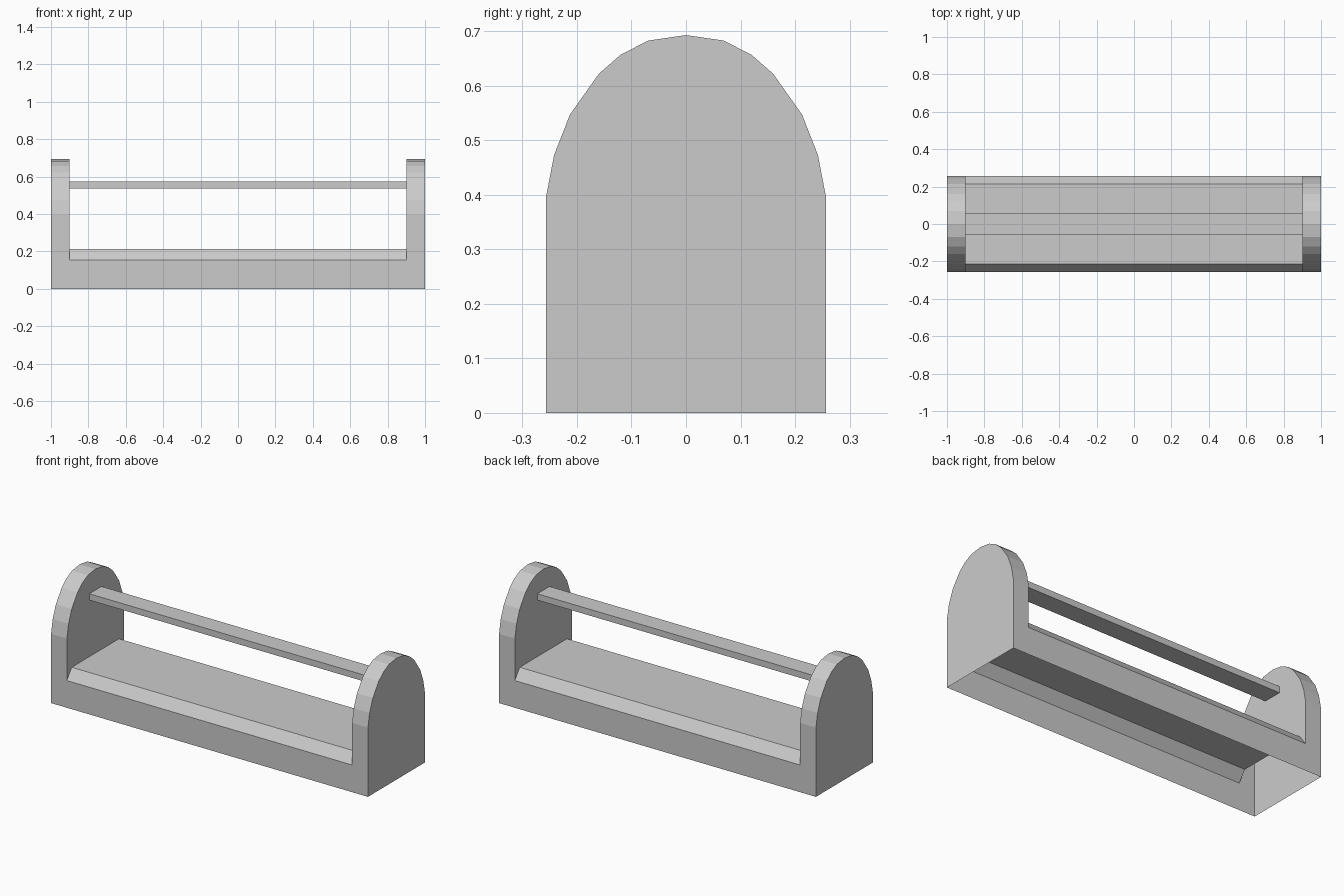
import bpy
import bmesh

if "Cube" in bpy.data.objects:
    bpy.data.objects.remove(bpy.data.objects["Cube"])

WALL_X, END_X = 0.90, 1.0      # inner and outer faces of the end panels

# Half outlines as (y, z)
ARCH_HALF = [(0.257, 0.0), (0.257, 0.155), (0.257, 0.395), (0.242, 0.473),
             (0.213, 0.547), (0.16, 0.622), (0.12, 0.657), (0.069, 0.683)]
TRAY_HALF = [(0.257, 0.0), (0.257, 0.155), (0.213, 0.214)]

grey = bpy.data.materials.new("light grey")
grey.diffuse_color = (0.6, 0.6, 0.6, 1.0)
grey.use_nodes = True
grey.node_tree.nodes["Principled BSDF"].inputs["Base Color"].default_value = grey.diffuse_color


def mirrored(half, middle=()):
    """Full outline running from the back, over the top, to the front."""
    return half + list(middle) + [(-y, z) for y, z in reversed(half)]


def sheet(bm, profile, x0, x1, closed=False):
    """Strip of quads sweeping a profile along x."""
    a = [bm.verts.new((x0, y, z)) for y, z in profile]
    b = [bm.verts.new((x1, y, z)) for y, z in profile]
    n = len(profile)
    for i in range(n if closed else n - 1):
        j = (i + 1) % n
        bm.faces.new((a[i], b[i], b[j], a[j]))


def plate(bm, outline, x):
    """Flat face across x."""
    return bm.faces.new([bm.verts.new((x, y, z)) for y, z in outline])


def finish(bm, name):
    bmesh.ops.remove_doubles(bm, verts=bm.verts[:], dist=0.0005)
    bmesh.ops.recalc_face_normals(bm, faces=bm.faces[:])
    # The highest face must look upward
    top = max(bm.faces, key=lambda f: f.calc_center_median().z)
    if top.normal.z < 0:
        bmesh.ops.reverse_faces(bm, faces=bm.faces[:])
    mesh = bpy.data.meshes.new(name)
    bm.to_mesh(mesh)
    bm.free()
    mesh.materials.append(grey)
    bpy.context.collection.objects.link(bpy.data.objects.new(name, mesh))


# Body: hollow shell, open underneath
arch = mirrored(ARCH_HALF, [(0.0, 0.693)])
tray = mirrored(TRAY_HALF)
bm = bmesh.new()
sheet(bm, tray, -WALL_X, WALL_X)                    # chamfered tray
inner_wall = arch[1:-1] + tray[::-1][2:-2]          # arch above the tray
for side in (-1, 1):
    sheet(bm, arch, side * WALL_X, side * END_X)    # rounded rim
    plate(bm, arch, side * END_X)                   # outer face
    plate(bm, inner_wall, side * WALL_X)            # inner face
finish(bm, "caddy_body")

# Handle: flat bar between the end panels
bar = [(0.055, 0.537), (0.055, 0.573), (-0.055, 0.573), (-0.055, 0.537)]
bm = bmesh.new()
sheet(bm, bar, -WALL_X, WALL_X, closed=True)
finish(bm, "handle_bar")
